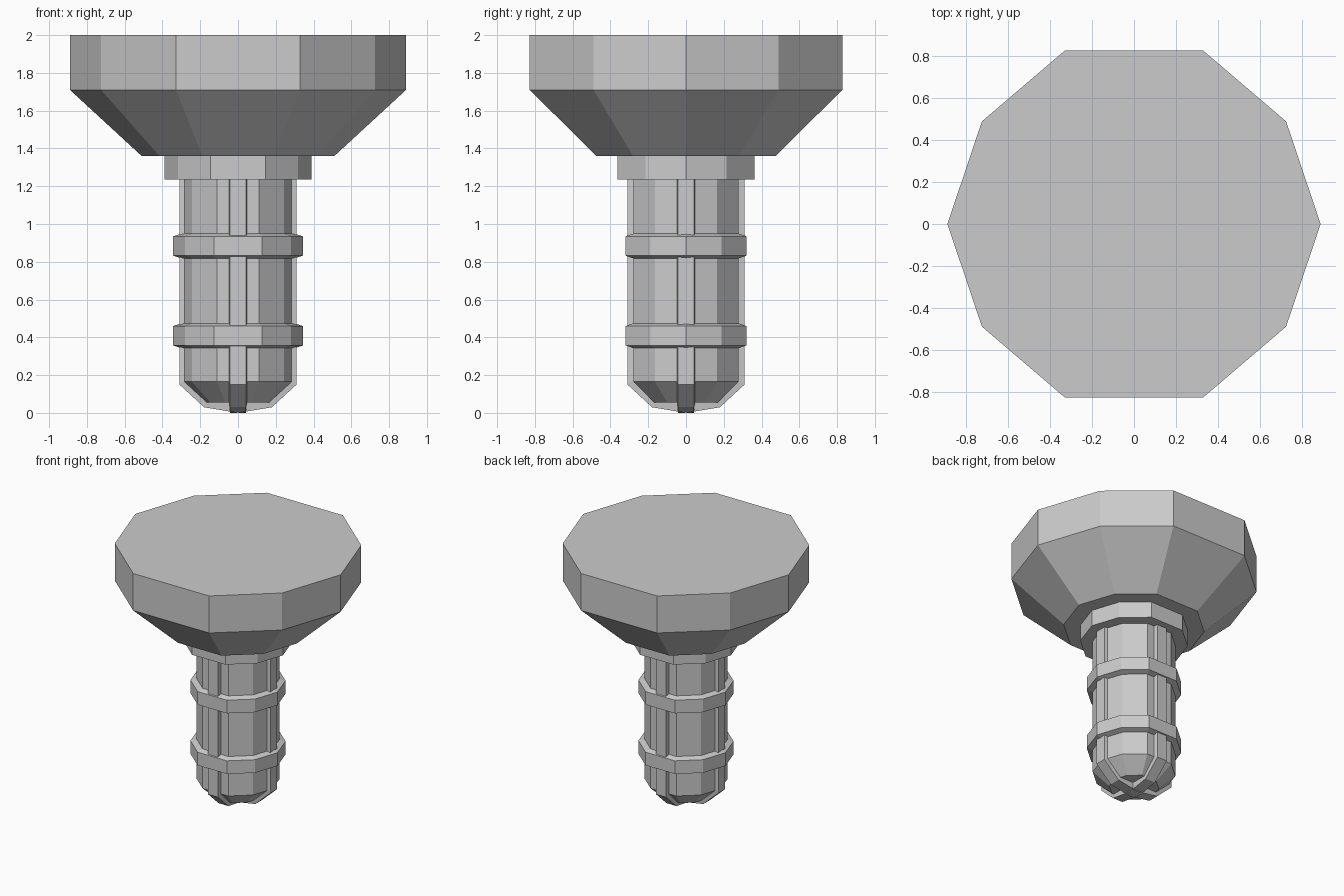
import bpy
import math

if "Cube" in bpy.data.objects:
    bpy.data.objects.remove(bpy.data.objects["Cube"])

# Ten-sided outline (unit size), slightly irregular, counter-clockwise
QUARTER = [(1, 0), (0.815, 0.55), (0.37, 0.93)]
HALF = QUARTER + [(-x, y) for x, y in reversed(QUARTER)]
OUTLINE = HALF + [(x, -y) for x, y in reversed(HALF[1:-1])]


def make_object(name, verts, faces):
    mesh = bpy.data.meshes.new(name)
    mesh.from_pydata(verts, [], faces)
    obj = bpy.data.objects.new(name, mesh)
    bpy.context.collection.objects.link(obj)
    return obj


def stack(name, profile, bottom=True, top=True):
    """Stack scaled outlines along (radius, z), listed bottom to top."""
    n = len(OUTLINE)
    verts = [(x * r, y * r, z) for r, z in profile for x, y in OUTLINE]
    faces = []
    for k in range(len(profile) - 1):
        for i in range(n):
            j = (i + 1) % n
            faces.append((k * n + i, k * n + j, (k + 1) * n + j, (k + 1) * n + i))
    if bottom:
        faces.append(tuple(reversed(range(n))))
    if top:
        faces.append(tuple(range((len(profile) - 1) * n, len(profile) * n)))
    return make_object(name, verts, faces)


def rib(name, angle):
    """Bevelled strip running down one side, under the tip and up the other."""
    outer = [(0.31, 1.24), (0.31, 0.15), (0.18, 0.03), (0, 0)]
    inner = [(0.27, 1.24), (0.27, 0.18), (0.15, 0.075), (0, 0.075)]
    rows = list(zip(outer, inner))
    rows += [((-o[0], o[1]), (-i[0], i[1])) for o, i in reversed(rows[:-1])]
    verts = []
    for (ox, oz), (ix, iz) in rows:
        verts += [(ix, -0.05, iz), (ox, -0.043, oz), (ox, 0.043, oz), (ix, 0.05, iz)]
    faces = [(4 * k + j, 4 * k + 4 + j, 4 * k + 5 + j, 4 * k + 1 + j)
             for k in range(len(rows) - 1) for j in range(3)]
    make_object(name, verts, faces).rotation_euler.z = angle


# Wide head and collar
stack("head", [(0.51, 1.36), (0.89, 1.71), (0.89, 2.0)])
stack("collar", [(0.39, 1.235), (0.39, 1.36)], top=False)

# Shaft with tapered tip
stack("shaft", [(0.18, 0.055), (0.30, 0.165), (0.30, 1.235)], top=False)

# Bevelled rings around the shaft
for name, z in (("lower_ring", 0.357), ("upper_ring", 0.832)):
    stack(name, [(0.295, z - 0.016), (0.343, z), (0.343, z + 0.103), (0.295, z + 0.119)],
          bottom=False, top=False)

# Two crossing ribs
rib("side_rib", 0)
rib("front_back_rib", math.pi / 2)
